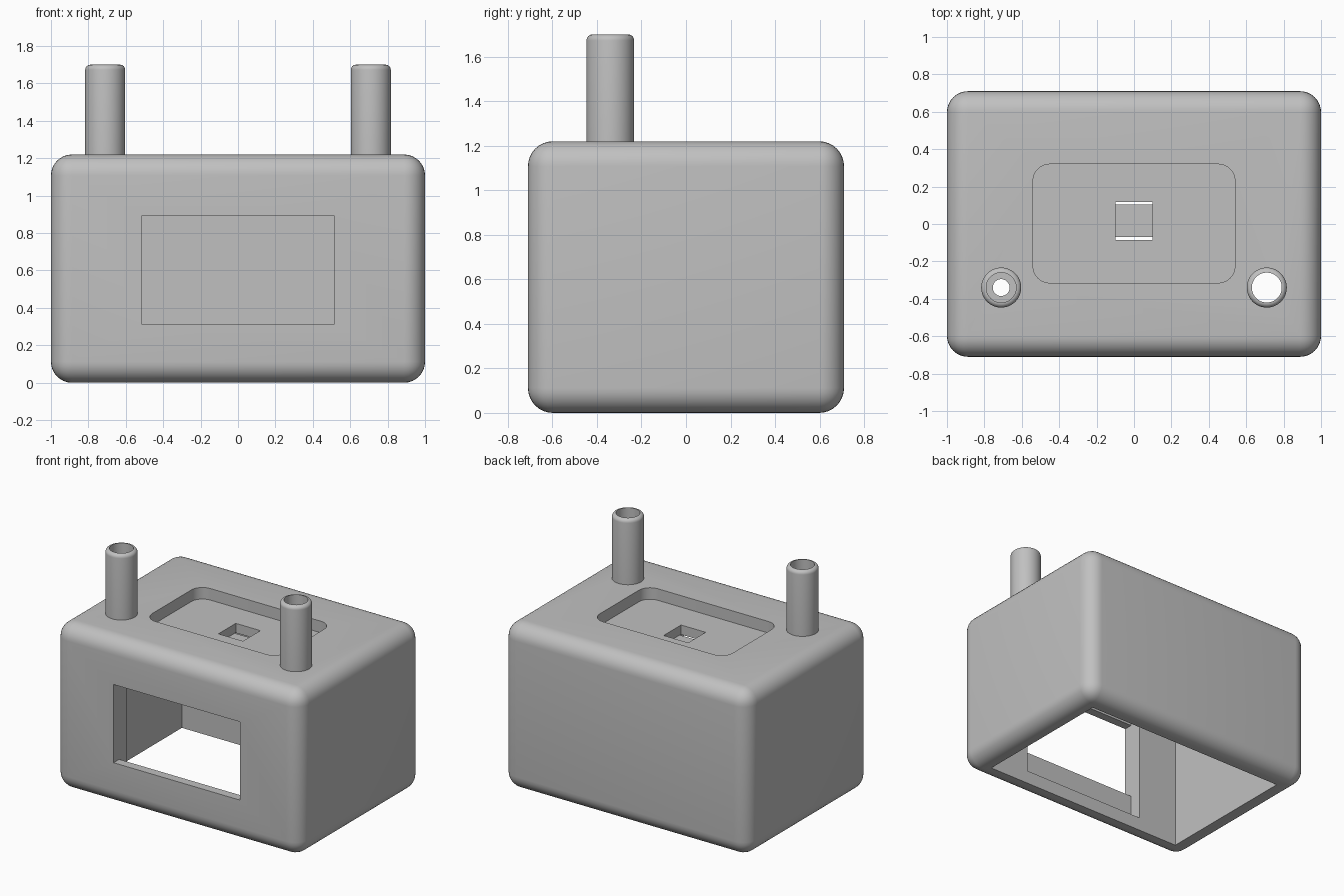
import bpy, bmesh, math

if "Cube" in bpy.data.objects:
    bpy.data.objects.remove(bpy.data.objects["Cube"])

GREY = bpy.data.materials.new("light_grey")
GREY.diffuse_color = (0.53, 0.53, 0.53, 1)
GREY.use_nodes = True
GREY.node_tree.nodes["Principled BSDF"].inputs["Base Color"].default_value = GREY.diffuse_color

TOP, CEIL = 1.22, 1.065          # outer top, cavity ceiling
POST_X, POST_Y, POST_TOP = 0.71, -0.34, 1.70
POST_R, BORE_R, SMALL_R = 0.107, 0.08, 0.045


def finish(name, bm):
    bmesh.ops.recalc_face_normals(bm, faces=bm.faces)
    me = bpy.data.meshes.new(name)
    bm.to_mesh(me)
    bm.free()
    ob = bpy.data.objects.new(name, me)
    me.materials.append(GREY)
    bpy.context.collection.objects.link(ob)
    return ob


def box(name, lo, hi, radius=0.0, vertical_only=False, segments=8):
    """Box between two corners, with optional rounded edges."""
    bm = bmesh.new()
    bmesh.ops.create_cube(bm, size=1)
    for v in bm.verts:
        v.co = [lo[i] + (v.co[i] + 0.5) * (hi[i] - lo[i]) for i in range(3)]
    if radius:
        edges = [e for e in bm.edges if not vertical_only
                 or abs(e.verts[0].co.z - e.verts[1].co.z) > 1e-4]
        bmesh.ops.bevel(bm, geom=edges, offset=radius, segments=segments,
                        profile=0.5, affect='EDGES')
    return finish(name, bm)


def cylinder(name, x, y, r, z0, z1):
    bm = bmesh.new()
    bmesh.ops.create_cone(bm, cap_ends=True, segments=48, radius1=r, radius2=r,
                          depth=z1 - z0)
    bmesh.ops.translate(bm, verts=bm.verts, vec=(x, y, (z0 + z1) / 2))
    return finish(name, bm)


def cut(target, cutter):
    mod = target.modifiers.new("cut", 'BOOLEAN')
    mod.operation, mod.solver, mod.object = 'DIFFERENCE', 'EXACT', cutter
    bpy.context.view_layer.objects.active = target
    bpy.ops.object.modifier_apply(modifier=mod.name)
    bpy.data.objects.remove(cutter, do_unlink=True)


def smooth(ob):
    bpy.ops.object.select_all(action='DESELECT')
    ob.select_set(True)
    bpy.context.view_layer.objects.active = ob
    bpy.ops.object.shade_smooth_by_angle(angle=math.radians(30))


# Rounded housing, hollow and open underneath
housing = box("housing", (-1, -0.71, 0), (1, 0.71, TOP), 0.112)
cut(housing, box("cavity", (-0.845, -0.555, -0.2), (0.845, 0.555, CEIL)))

# Front window, with a taller recess behind its thin lip
cut(housing, box("window", (-0.515, -0.9, 0.315), (0.515, -0.5, 0.89)))
cut(housing, box("window_recess", (-0.515, -0.645, 0.10),
                 (0.515, -0.5, CEIL - 0.002)))

# Shallow rounded tray in the top, with a square opening
cut(housing, box("tray", (-0.54, -0.315, TOP - 0.085), (0.54, 0.32, TOP + 0.1),
                 0.09, True))
cut(housing, box("square_hole", (-0.1, -0.085, 1.0), (0.1, 0.117, 1.3)))

# Post bores through the top wall: narrow on the left, full on the right
for x, r in ((-POST_X, SMALL_R), (POST_X, BORE_R)):
    cut(housing, cylinder("bore", x, POST_Y, r, 1.0, 1.4))
smooth(housing)

# Small bridge under the square opening, leaving a slit on both sides
box("bridge", (-0.12, -0.07, CEIL - 0.015), (0.12, 0.105, CEIL + 0.002))


def post(name, x):
    """Hollow post with a rounded rim, turned from a profile."""
    fillet = POST_R - BORE_R
    prof = [(BORE_R, TOP), (POST_R, TOP)]
    for i in range(7):
        a = math.pi / 2 * i / 6
        prof.append((BORE_R + fillet * math.cos(a),
                     POST_TOP - fillet + fillet * math.sin(a)))
    bm = bmesh.new()
    n = 48
    rings = [[bm.verts.new((x + r * math.cos(2 * math.pi * k / n),
                            POST_Y + r * math.sin(2 * math.pi * k / n), z))
              for k in range(n)] for r, z in prof]
    for a, b in zip(rings, rings[1:] + rings[:1]):
        for k in range(n):
            bm.faces.new((a[k], a[(k + 1) % n], b[(k + 1) % n], b[k]))
    smooth(finish(name, bm))


post("left_post", -POST_X)
post("right_post", POST_X)
